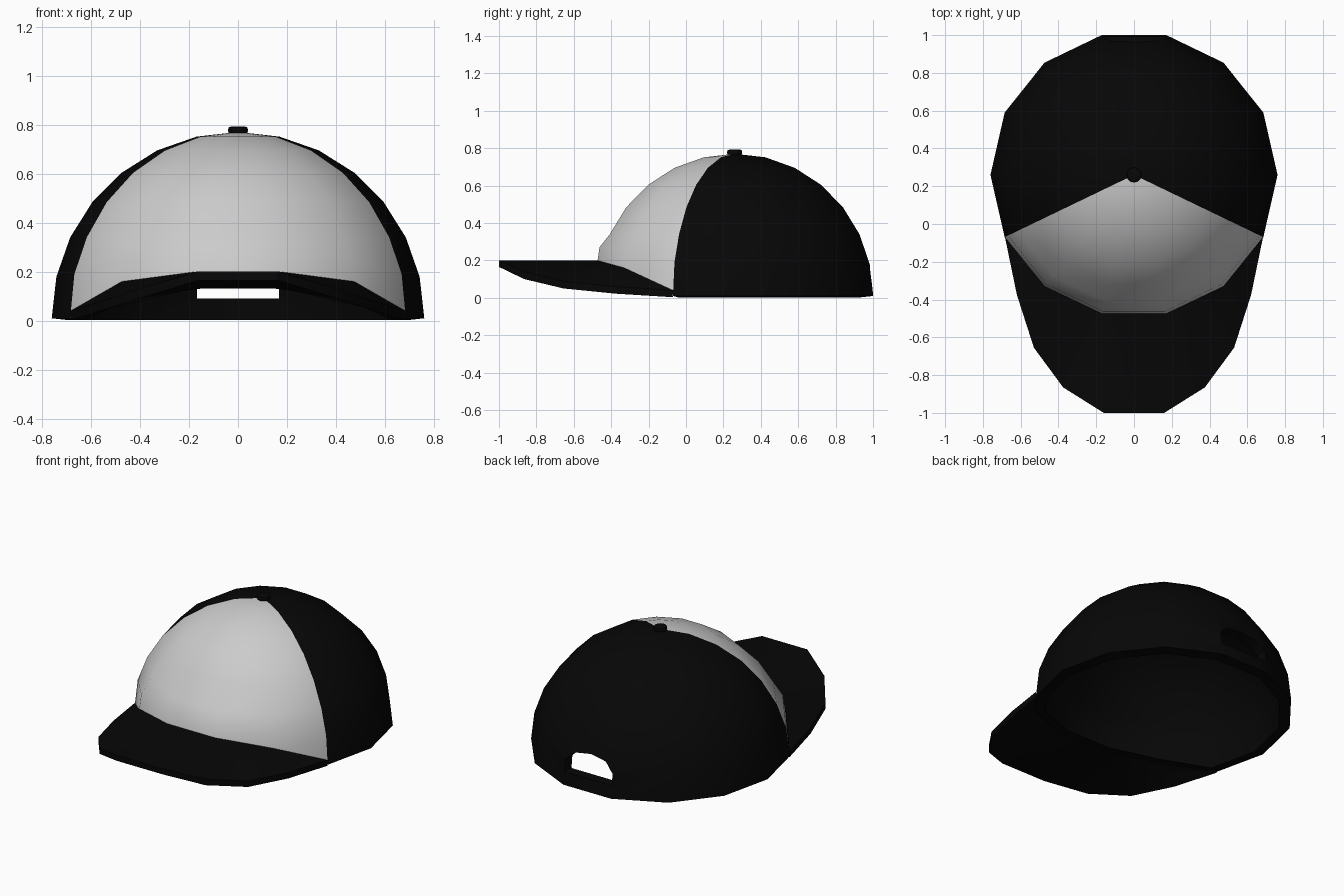
import bpy, bmesh, math

if "Cube" in bpy.data.objects:
    bpy.data.objects.remove(bpy.data.objects["Cube"])

N, R, CY = 14, 0.76, 0.26
STEP = math.pi / N


def material(name, v):
    m = bpy.data.materials.new(name)
    m.diffuse_color = (v, v, v, 1)
    m.use_nodes = True
    m.node_tree.nodes["Principled BSDF"].inputs["Base Color"].default_value = m.diffuse_color
    return m


GREY, BLACK = material("light_fabric", 0.8), material("dark_fabric", 0.002)


def make(name, verts, faces, mats):
    me = bpy.data.meshes.new(name)
    me.from_pydata(verts, [], faces)
    bm = bmesh.new()
    bm.from_mesh(me)
    bmesh.ops.recalc_face_normals(bm, faces=bm.faces)
    bm.to_mesh(me)
    bm.free()
    ob = bpy.data.objects.new(name, me)
    bpy.context.collection.objects.link(ob)
    for m in mats:
        me.materials.append(m)
    return ob


def finish(ob, angle):
    # apply modifiers, then smooth with sharp rims
    bpy.ops.object.select_all(action='DESELECT')
    ob.select_set(True)
    bpy.context.view_layer.objects.active = ob
    bpy.ops.object.convert(target='MESH')
    bpy.ops.object.shade_smooth_by_angle(angle=math.radians(angle))


# crown: 14-sided dome, lower rings raised over the brim at the front
raised = [{0: 0.14, 1: 0.105, 2: 0.01}, {0: 0.27, 1: 0.25, 2: 0.19}]
verts, faces = [], []
for k in range(7):
    for j in range(N):
        a = (2 * j + 1) * STEP              # measured from -y
        r, z = R * math.cos(k * STEP), 0.01 + R * math.sin(k * STEP)
        if k < 2:
            z = raised[k].get(min(j, N - 1 - j), z)
        verts.append((r * math.sin(a), CY - r * math.cos(a), z))
        n = (j + 1) % N
        if k < 6:
            faces.append((k * N + j, k * N + n, (k + 1) * N + n, (k + 1) * N + j))
        else:
            faces.append((k * N + j, k * N + n, 7 * N))
verts.append((0, CY, 0.01 + R))
crown = make("crown", verts, faces, [GREY, BLACK, BLACK])
for i, p in enumerate(crown.data.polygons):
    p.material_index = 0 if i % N in (11, 12, 13, 0, 1) else 1   # light front panel
s = crown.modifiers.new("thickness", 'SOLIDIFY')
s.thickness, s.offset, s.use_even_offset = 0.065, -1, True
s.material_offset = s.material_offset_rim = 1

# arched adjuster opening at the back
arch = [(-0.168, 0.09), (0.168, 0.09), (0.168, 0.165), (0.11, 0.22),
        (0, 0.237), (-0.11, 0.22), (-0.168, 0.165)]
n = len(arch)
cutter = make("opening_cutter", [(x, y, z) for y in (0.8, 1.2) for x, z in arch],
              [tuple(range(n)), tuple(range(n, 2 * n))]
              + [(i, (i + 1) % n, n + (i + 1) % n, n + i) for i in range(n)],
              [GREY, BLACK])
for p in cutter.data.polygons:
    p.material_index = 1
cutter.hide_render = True
b = crown.modifiers.new("opening", 'BOOLEAN')
b.operation, b.object, b.solver = 'DIFFERENCE', cutter, 'EXACT'
finish(crown, 35)
bpy.data.objects.remove(cutter)

# brim: half outline as x, y, top z, bottom z (inner edge first, then outer)
half = [(0.17, -0.475, 0.20, 0.135), (0.474, -0.33, 0.16, 0.10), (0.683, -0.07, 0.04, 0.003),
        (0.62, -0.375, 0.06, 0.022), (0.53, -0.655, 0.088, 0.05),
        (0.375, -0.865, 0.14, 0.10), (0.16, -1.0, 0.20, 0.165)]
loop = half + [(-x, y, t, u) for x, y, t, u in reversed(half)]
m = len(loop)
side = [(0, 6, 5), (0, 5, 4, 1), (1, 4, 3), (1, 3, 2)]
plan = side + [tuple(m - 1 - i for i in f) for f in side] + [(0, 13, 7, 6)]
verts = [(x, y, t) for x, y, t, u in loop] + [(x, y, u) for x, y, t, u in loop]
faces = plan + [tuple(i + m for i in f) for f in plan]
# walls around the outline
faces += [(i, (i + 1) % m, (i + 1) % m + m, i + m) for i in range(m)]
brim = make("brim", verts, faces, [BLACK])
finish(brim, 30)

# top button
bpy.ops.mesh.primitive_cylinder_add(vertices=12, radius=0.04, depth=0.03,
                                    location=(0, CY, 0.777))
button = bpy.context.object
button.name = "top_button"
button.data.materials.append(BLACK)
bevel = button.modifiers.new("rounding", 'BEVEL')
bevel.width, bevel.segments = 0.01, 2
finish(button, 40)
